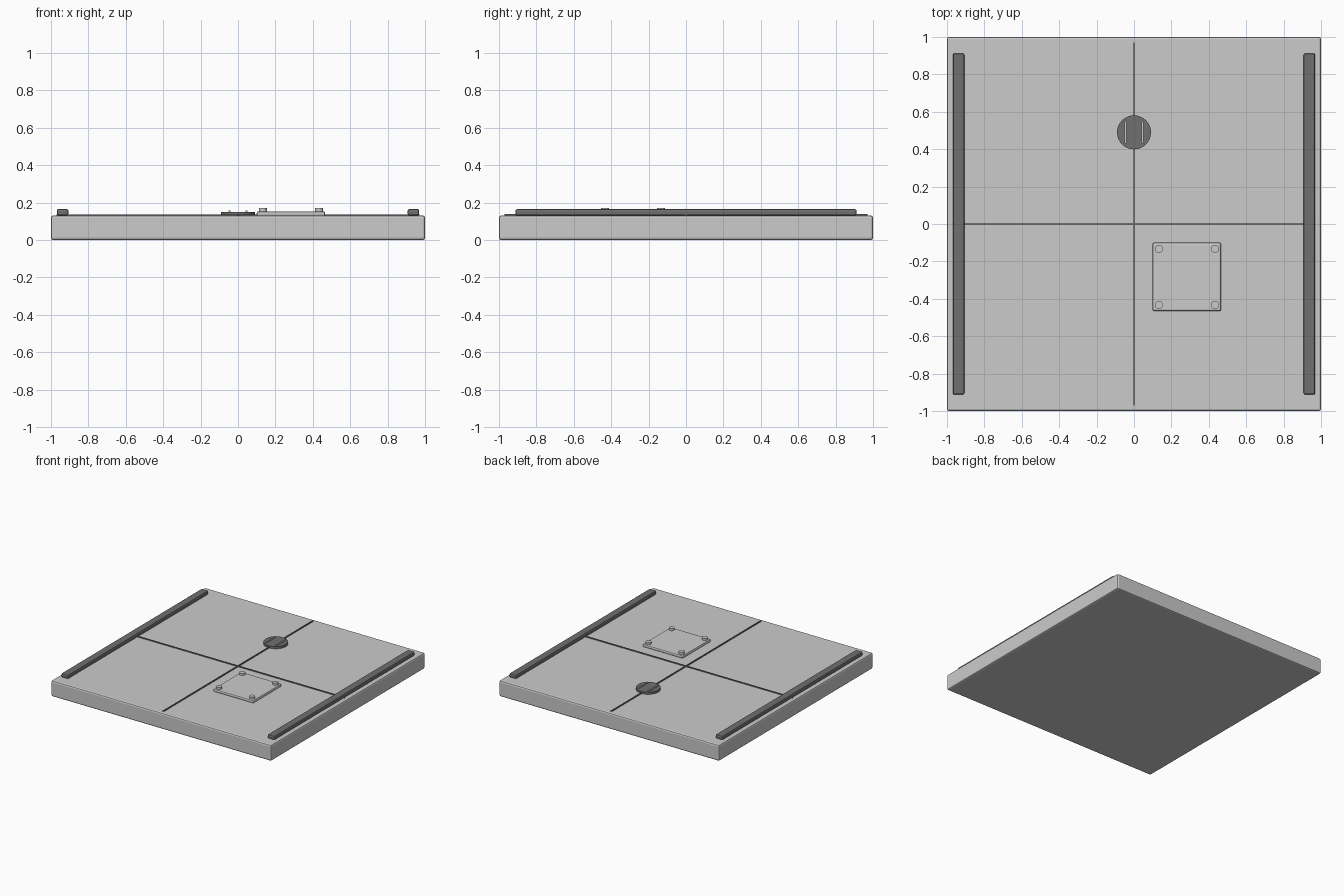
import bpy

if "Cube" in bpy.data.objects:
    bpy.data.objects.remove(bpy.data.objects["Cube"])

dark = bpy.data.materials.new("dark_grey")
dark.diffuse_color = (0.16, 0.16, 0.16, 1)
dark.use_nodes = True
dark.node_tree.nodes["Principled BSDF"].inputs["Base Color"].default_value = dark.diffuse_color


def finish(o, name, bevel, mat):
    o.name = name
    if bevel:
        m = o.modifiers.new("bevel", "BEVEL")
        m.width = bevel
        m.segments = 2
        m.limit_method = "ANGLE"
    if mat:
        o.data.materials.append(mat)
    return o


def box(name, x, y, z, bevel=0, mat=None):
    """Box from (min, max) pairs on each axis."""
    bpy.ops.mesh.primitive_cube_add(size=1, location=[sum(p) / 2 for p in (x, y, z)])
    o = bpy.context.object
    o.scale = [p[1] - p[0] for p in (x, y, z)]
    bpy.ops.object.transform_apply(location=False, rotation=False, scale=True)
    return finish(o, name, bevel, mat)


def disc(name, x, y, r, z0, z1, sides, mat=None):
    bpy.ops.mesh.primitive_cylinder_add(vertices=sides, radius=r, depth=z1 - z0,
                                        location=(x, y, (z0 + z1) / 2))
    o = bpy.context.object
    bpy.ops.object.shade_smooth_by_angle()
    return finish(o, name, 0, mat)


# Floor slab
box("floor_slab", (-1, 1), (-1, 1), (0, 0.131), 0.012)

# Crossing seam strips
box("seam_lengthwise", (-0.005, 0.005), (-0.97, 0.97), (0.125, 0.138), 0, dark)
box("seam_crosswise", (-0.97, 0.97), (-0.005, 0.005), (0.125, 0.1375), 0, dark)

# Side rails
for side, s in (("left", -1), ("right", 1)):
    cx = s * 0.938
    box(side + "_rail", (cx - 0.031, cx + 0.031), (-0.912, 0.912), (0.131, 0.165), 0.009, dark)

# Drain cover with two raised ribs
disc("drain_cover", 0, 0.49, 0.091, 0.128, 0.149, 32, dark)
for side, s in (("left", -1), ("right", 1)):
    cx = s * 0.046
    box(side + "_drain_rib", (cx - 0.005, cx + 0.005), (0.43, 0.55), (0.145, 0.158))

# Access plate with corner bolts
c, d = 0.283, 0.15
box("access_plate", (c - 0.183, c + 0.183), (-c - 0.183, -c + 0.183), (0.128, 0.153), 0.009)
for i, (sx, sy) in enumerate(((-1, -1), (1, -1), (1, 1), (-1, 1))):
    disc("plate_bolt_%d" % (i + 1), c + sx * d, -c + sy * d, 0.022, 0.15, 0.17, 16)
